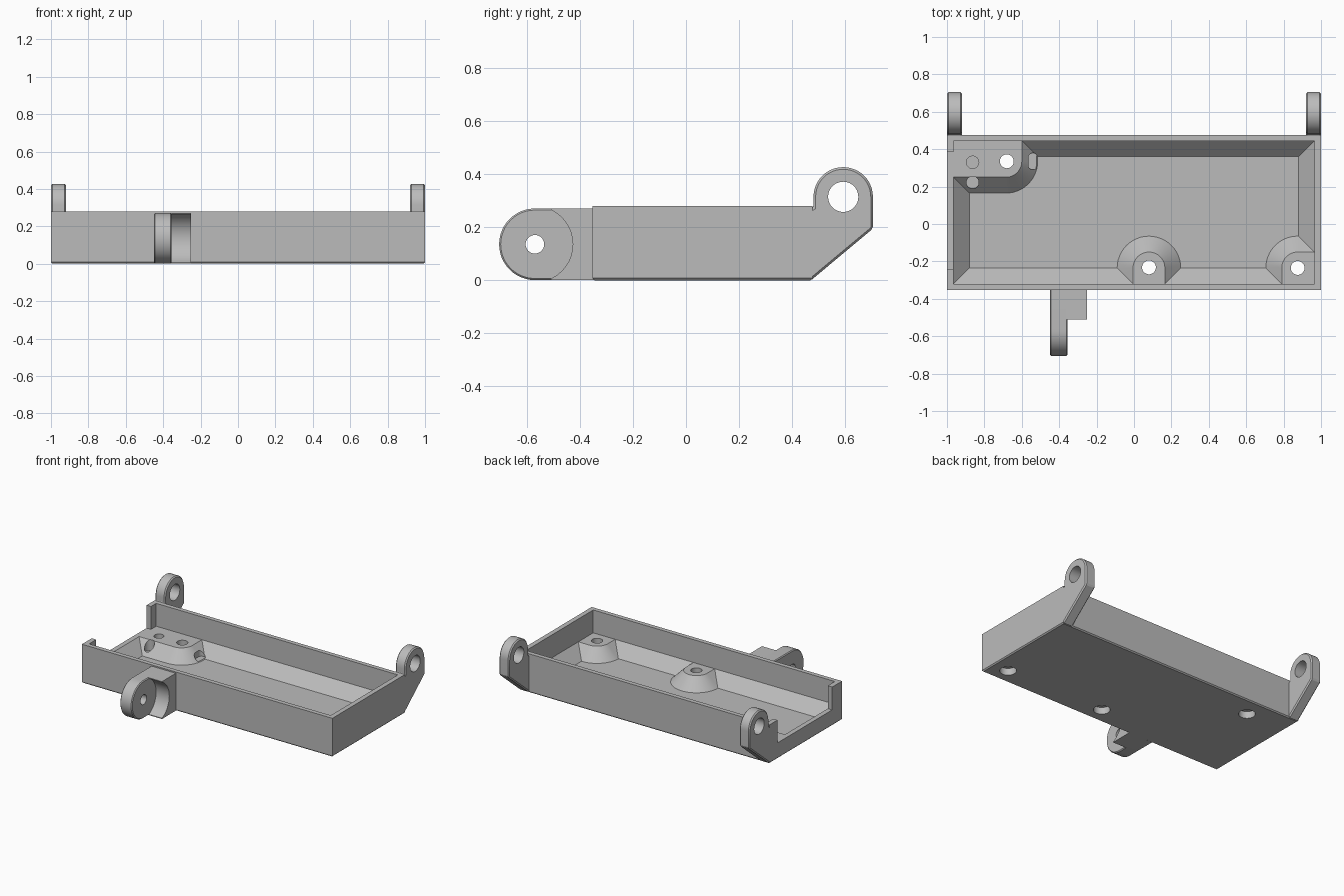
import bpy, bmesh
from math import sin, cos, radians

if "Cube" in bpy.data.objects:
    bpy.data.objects.remove(bpy.data.objects["Cube"], do_unlink=True)

grey = bpy.data.materials.new("plain_grey")
grey.use_nodes = True
grey.diffuse_color = (0.5, 0.5, 0.5, 1)
grey.node_tree.nodes["Principled BSDF"].inputs["Base Color"].default_value = (0.5, 0.5, 0.5, 1)

FLOOR, LEDGE, TOP = 0.03, 0.115, 0.28


def loft(name, rings):
    """Closed solid through matching rings of points."""
    bm = bmesh.new()
    loops = [[bm.verts.new(p) for p in ring] for ring in rings]
    n = len(loops[0])
    bm.faces.new(loops[0])
    bm.faces.new(loops[-1])
    for a, b in zip(loops, loops[1:]):
        for i in range(n):
            j = (i + 1) % n
            bm.faces.new((a[i], a[j], b[j], b[i]))
    bmesh.ops.recalc_face_normals(bm, faces=bm.faces)
    mesh = bpy.data.meshes.new(name)
    bm.to_mesh(mesh)
    bm.free()
    mesh.materials.append(grey)
    ob = bpy.data.objects.new(name, mesh)
    bpy.context.collection.objects.link(ob)
    return ob


def arc(cx, cy, r, a0, a1, n=24):
    return [(cx + r * cos(radians(a0 + (a1 - a0) * i / n)),
             cy + r * sin(radians(a0 + (a1 - a0) * i / n))) for i in range(n + 1)]


def rect(x0, x1, y0, y1, z):
    return [(x0, y0, z), (x1, y0, z), (x1, y1, z), (x0, y1, z)]


def at_z(points, z):
    return [(x, y, z) for x, y in points]


def box(name, x0, x1, y0, y1, z0, z1):
    return loft(name, [rect(x0, x1, y0, y1, z0), rect(x0, x1, y0, y1, z1)])


def side_plate(name, profile, x0, x1):
    """Extrude a (y, z) profile along x."""
    return loft(name, [[(x, y, z) for y, z in profile] for x in (x0, x1)])


def drill(x, y, r, z0, z1):
    ring = arc(x, y, r, 0, 360, 40)[:-1]
    return loft("drill", [at_z(ring, z0), at_z(ring, z1)])


def cross_drill(y, z, r, x0, x1):
    return side_plate("cross_drill", arc(y, z, r, 0, 360, 40)[:-1], x0, x1)


def apply_modifier(ob, mod):
    bpy.context.view_layer.objects.active = ob
    bpy.ops.object.modifier_apply(modifier=mod.name)


def combine(ob, tool, operation="DIFFERENCE"):
    mod = ob.modifiers.new("combine", "BOOLEAN")
    mod.operation, mod.solver, mod.object = operation, "EXACT", tool
    apply_modifier(ob, mod)
    bpy.data.objects.remove(tool, do_unlink=True)


def soften(ob, width=0.008):
    mod = ob.modifiers.new("soften", "BEVEL")
    mod.width, mod.segments, mod.limit_method = width, 1, "ANGLE"
    mod.angle_limit = radians(40)
    apply_modifier(ob, mod)


def finish(ob):
    bpy.ops.object.select_all(action="DESELECT")
    ob.select_set(True)
    bpy.context.view_layer.objects.active = ob
    bpy.ops.object.shade_smooth_by_angle(angle=radians(25))


# Tray body with a small chamfer round the underside
tray = loft("tray", [rect(-0.992, 0.992, -0.344, 0.469, 0),
                     rect(-1, 1, -0.352, 0.477, 0.008),
                     rect(-1, 1, -0.352, 0.477, TOP)])

# Hollow with sloping lower walls
combine(tray, loft("cavity", [rect(-0.88, 0.88, -0.235, 0.36, FLOOR),
                              rect(-0.965, 0.965, -0.32, 0.445, LEDGE),
                              rect(-0.965, 0.965, -0.32, 0.445, 0.4)]))


# Sloped screw bosses that merge into the walls
def middle_boss(r):
    return arc(0.08, -0.235, r, 0, 180) + [(0.08 - r, -0.34), (0.08 + r, -0.34)]


def corner_boss(r):
    return arc(0.875, -0.235, r, 90, 180) + [(0.875 - r, -0.34), (0.98, -0.34), (0.98, -0.235 + r)]


def block_boss(r):
    return arc(-0.685, 0.335, r, -90, 0) + [(-0.685 + r, 0.46), (-0.98, 0.46), (-0.98, 0.335 - r)]


for outline in (middle_boss, corner_boss, block_boss):
    boss = loft("boss", [at_z(outline(0.185), LEDGE - 0.1), at_z(outline(0.085), LEDGE)])
    combine(tray, boss, "UNION")

# Low opening in the right end wall
combine(tray, box("opening", -1.1, -0.95, -0.24, 0.385, LEDGE, 0.4))

# Screw holes with wide recesses underneath
for x, y in ((0.08, -0.232), (0.875, -0.235), (-0.68, 0.335)):
    combine(tray, drill(x, y, 0.037, -0.1, 0.2))
    combine(tray, drill(x, y, 0.055, -0.1, 0.05))

# Blind wire holes and the little slot beside the block
for y in (0.33, 0.222):
    combine(tray, drill(-0.863, y, 0.033, FLOOR + 0.005, 0.2))
slot = arc(-0.54, 0.355, 0.025, 0, 180, 12) + arc(-0.54, 0.315, 0.025, 180, 360, 12)
combine(tray, loft("slot", [at_z(slot, FLOOR + 0.005), at_z(slot, 0.2)]))
finish(tray)

# Rear hinge lugs
lug_profile = arc(0.593, 0.315, 0.112, 0, 180) + [
    (0.481, 0.275), (0.46, 0.26), (0.46, 0.003), (0.475, 0.003), (0.705, 0.195)]
for name, x0, x1 in (("left_rear_lug", 0.92, 1), ("right_rear_lug", -1, -0.92)):
    lug = side_plate(name, lug_profile, x0, x1)
    soften(lug)
    combine(lug, cross_drill(0.593, 0.315, 0.057, -2, 2))
    finish(lug)

# Front hinge lug with its hollowed shoulder
front_lug = side_plate("front_lug", arc(-0.57, 0.136, 0.135, 90, 270)
                       + [(-0.34, 0.001), (-0.34, 0.271)], -0.45, -0.355)
soften(front_lug, 0.006)
combine(front_lug, cross_drill(-0.57, 0.136, 0.035, -2, 2))
finish(front_lug)

shoulder = box("front_lug_shoulder", -0.365, -0.25, -0.51, -0.34, 0.001, 0.271)
combine(shoulder, cross_drill(-0.57, 0.136, 0.143, -0.355, 0))
combine(shoulder, cross_drill(-0.57, 0.136, 0.035, -2, 2))
finish(shoulder)
